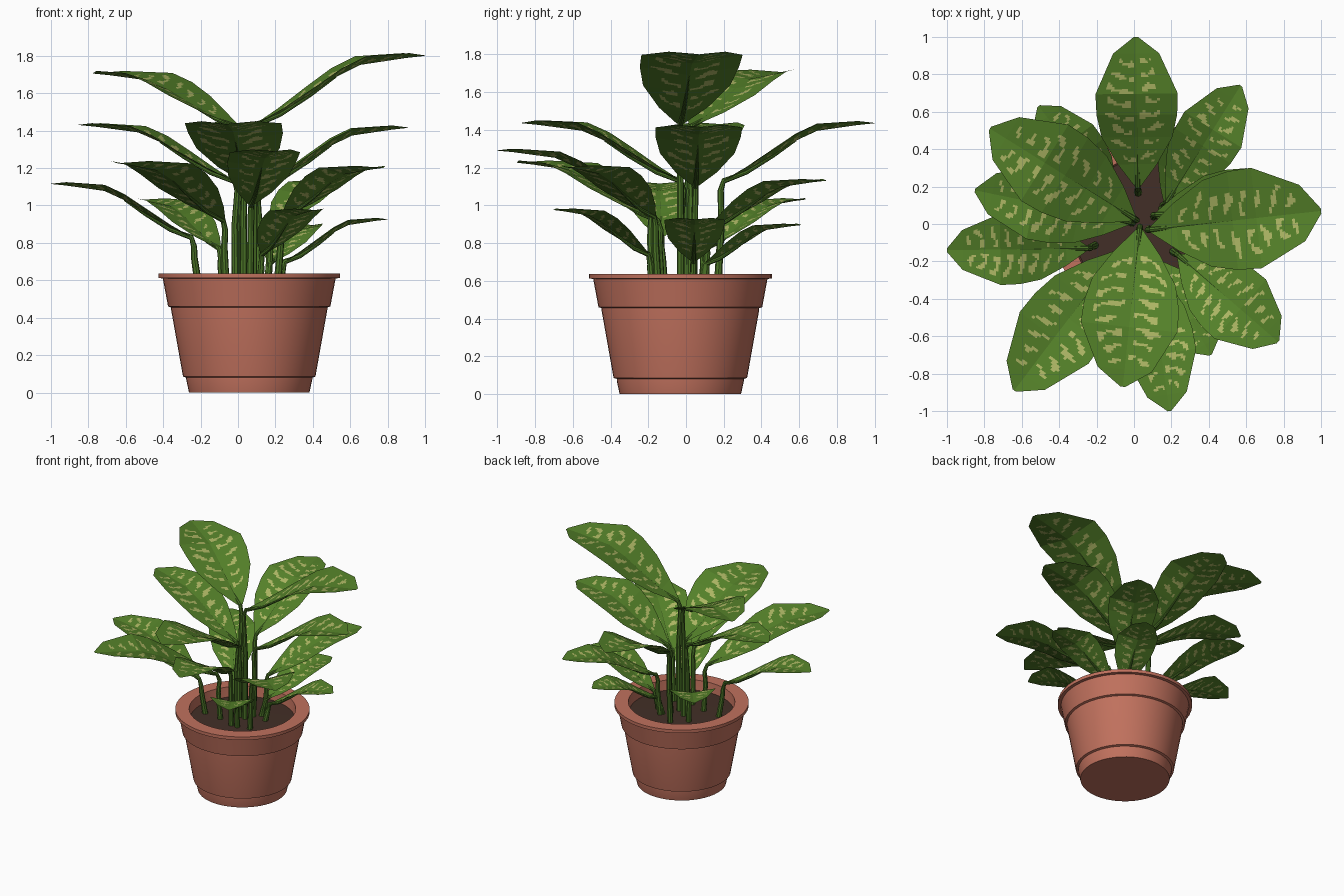
import bpy, bmesh, math, random
from mathutils import Vector

if "Cube" in bpy.data.objects:
    bpy.data.objects.remove(bpy.data.objects["Cube"])

random.seed(4)
PX, PY = 0.06, -0.03          # pot centre


def mat(name, rgb):
    m = bpy.data.materials.new(name)
    m.diffuse_color = (*rgb, 1)
    m.use_nodes = True
    m.node_tree.nodes["Principled BSDF"].inputs["Base Color"].default_value = m.diffuse_color
    return m


TERRACOTTA = mat("terracotta", (0.53, 0.165, 0.11))
SOIL = mat("dark soil", (0.055, 0.028, 0.02))
GREEN = mat("leaf green", (0.088, 0.216, 0.022))
PALE = mat("pale leaf stripe", (0.41, 0.46, 0.125))
STEM = mat("stem green", (0.07, 0.175, 0.02))


def finish(bm, name, mats, smooth=False):
    me = bpy.data.meshes.new(name)
    bm.to_mesh(me)
    bm.free()
    for m in mats:
        me.materials.append(m)
    ob = bpy.data.objects.new(name, me)
    bpy.context.collection.objects.link(ob)
    if smooth:
        bpy.ops.object.select_all(action='DESELECT')
        ob.select_set(True)
        bpy.context.view_layer.objects.active = ob
        bpy.ops.object.shade_smooth_by_angle(angle=math.radians(32))
    return ob


def revolve(name, profile, material, n=48):
    """Turn a (radius, z) profile around the pot axis; radius 0 makes a pole."""
    bm = bmesh.new()
    rings = []
    for r, z in profile:
        if r == 0:
            rings.append([bm.verts.new((PX, PY, z))] * n)
        else:
            rings.append([bm.verts.new((PX + r * math.cos(2 * math.pi * i / n),
                                        PY + r * math.sin(2 * math.pi * i / n), z))
                          for i in range(n)])
    for a, b in zip(rings, rings[1:]):
        for i in range(n):
            j = (i + 1) % n
            bm.faces.new(list(dict.fromkeys((a[i], a[j], b[j], b[i]))))
    bmesh.ops.recalc_face_normals(bm, faces=bm.faces)
    return finish(bm, name, [material], True)


# Pot: foot, tapered body, collar and rim, then the inner wall
revolve("pot", [(0, 0), (0.322, 0), (0.337, 0.07), (0.337, 0.08), (0.354, 0.085),
                (0.418, 0.445), (0.418, 0.455), (0.434, 0.46), (0.462, 0.61),
                (0.485, 0.612), (0.485, 0.637), (0.385, 0.637), (0.375, 0.54),
                (0.30, 0.10), (0, 0.10)], TERRACOTTA)
revolve("soil", [(0.378, 0.56), (0, 0.565)], SOIL)

# Leaf stations: (position along leaf, half width, height), all as fractions
STATIONS = [(0, 0.07, 0), (0.15, 0.48, 0.18), (0.33, 0.86, 0.45), (0.48, 0.98, 0.70),
            (0.62, 1.0, 0.87), (0.89, 0.56, 0.97), (1, 0.05, 1)]
HALF = 14                     # columns on each side of the midrib


def leaf(name, base, tip, width):
    base, tip = Vector(base), Vector(tip)
    d = tip - base
    side = Vector((-d.y, d.x, 0)).normalized()
    rows = []
    for (t0, w0, h0), (t1, w1, h1) in zip(STATIONS, STATIONS[1:]):
        k = max(2, round((t1 - t0) * 64))
        rows += [tuple(a + (b - a) * i / k for a, b in ((t0, t1), (w0, w1), (h0, h1)))
                 for i in range(k)]
    rows.append(STATIONS[-1])
    bm = bmesh.new()
    grid = []
    for t, w, h in rows:
        mid = Vector((base.x + d.x * t, base.y + d.y * t, base.z + d.z * h))
        line = []
        for c in range(-HALF, HALF + 1):
            u = c / HALF * w * width
            line.append(bm.verts.new(mid + side * u + Vector((0, 0, 0.17 * abs(u)))))
        grid.append(line)
    # random reach and thickness of every stripe, per side
    reach = {(s, i): (random.uniform(0.06, 0.24), random.uniform(0.55, 0.82),
                      random.uniform(0.26, 0.44), random.uniform(0, 6))
             for s in (0, 1) for i in range(-3, 14)}
    for r in range(len(rows) - 1):
        t = (rows[r][0] + rows[r + 1][0]) / 2
        for c in range(2 * HALF):
            f = bm.faces.new((grid[r][c], grid[r + 1][c], grid[r + 1][c + 1], grid[r][c + 1]))
            u = (c + 0.5) / HALF - 1
            s, a = int(u > 0), abs(u)
            phase = t * 11 - 0.9 * a * a + 0.25 * s
            i = math.floor(phase)
            lo, hi, thick, ph = reach[s, i]
            ragged = thick * (0.85 + 0.45 * math.sin(a * 13 + ph))
            if 0.17 < t < 0.86 and lo < a < hi and phase - i < ragged:
                f.material_index = 1
    bmesh.ops.recalc_face_normals(bm, faces=bm.faces)
    if sum(f.normal.z for f in bm.faces) < 0:
        bmesh.ops.reverse_faces(bm, faces=bm.faces)
    finish(bm, name, [GREEN, PALE])


def stem(name, base, tip, n=8):
    """Tapered tube from the soil to the leaf base, running on under the midrib."""
    base, tip = Vector(base), Vector(tip)
    d = tip - base
    foot = Vector((0.03 + (base.x - 0.03) * 0.85, -0.02 + (base.y + 0.02) * 0.85, 0.55))
    low = foot.lerp(base, 0.6)
    neck = Vector((base.x - d.x * 0.02, base.y - d.y * 0.02, base.z - 0.05))
    path = [(foot, 0.021), (low, 0.018), (neck, 0.016), (base, 0.015)]
    for (t, w, h), r in zip(STATIONS[1:4], (0.011, 0.007, 0.002)):
        path.append((Vector((base.x + d.x * t, base.y + d.y * t, base.z + d.z * h - r)), r))
    across = Vector((-d.y, d.x, 0)).normalized()
    bm = bmesh.new()
    rings = []
    for k, (p, r) in enumerate(path):
        along = (path[min(k + 1, len(path) - 1)][0] - path[max(k - 1, 0)][0]).normalized()
        up = along.cross(across).normalized()
        rings.append([bm.verts.new(p + r * (across * math.cos(2 * math.pi * i / n)
                                            + up * math.sin(2 * math.pi * i / n)))
                      for i in range(n)])
    for a, b in zip(rings, rings[1:]):
        for i in range(n):
            bm.faces.new((a[i], a[(i + 1) % n], b[(i + 1) % n], b[i]))
    bm.faces.new(rings[0])
    bm.faces.new(rings[-1])
    bmesh.ops.recalc_face_normals(bm, faces=bm.faces)
    finish(bm, name, [STEM], True)


# Leaves: base point, tip point, half width (from top tier to bottom tier)
LEAVES = [
    ((0.09, -0.03, 1.43), (1.00, 0.07, 1.80), 0.27),
    ((0.00, 0.03, 1.42), (-0.77, 0.51, 1.705), 0.24),
    ((0.03, -0.03, 1.13), (-0.06, -0.87, 1.435), 0.26),
    ((0.02, 0.20, 1.13), (0.01, 1.00, 1.435), 0.22),
    ((0.12, 0.05, 1.10), (0.91, 0.08, 1.415), 0.23),
    ((-0.02, 0.01, 1.13), (-0.85, 0.18, 1.43), 0.20),
    ((0.07, -0.20, 1.00), (0.19, -1.00, 1.29), 0.19),
    ((-0.08, -0.15, 0.92), (-0.64, -0.89, 1.225), 0.23),
    ((0.24, -0.17, 0.94), (0.77, -0.63, 1.20), 0.21),
    ((0.18, 0.12, 0.88), (0.57, 0.74, 1.13), 0.18),
    ((-0.25, -0.13, 0.83), (-1.00, -0.14, 1.115), 0.19),
    ((-0.10, 0.10, 0.77), (-0.51, 0.63, 1.03), 0.17),
    ((0.13, -0.20, 0.74), (0.41, -0.70, 0.975), 0.16),
    ((0.25, 0.04, 0.70), (0.80, 0.05, 0.925), 0.16),
    ((0.17, 0.10, 0.69), (0.40, 0.61, 0.895), 0.15),
]
for n, (b, t, w) in enumerate(LEAVES, 1):
    leaf(f"leaf_{n}", b, t, w)
    stem(f"stem_{n}", b, t)
